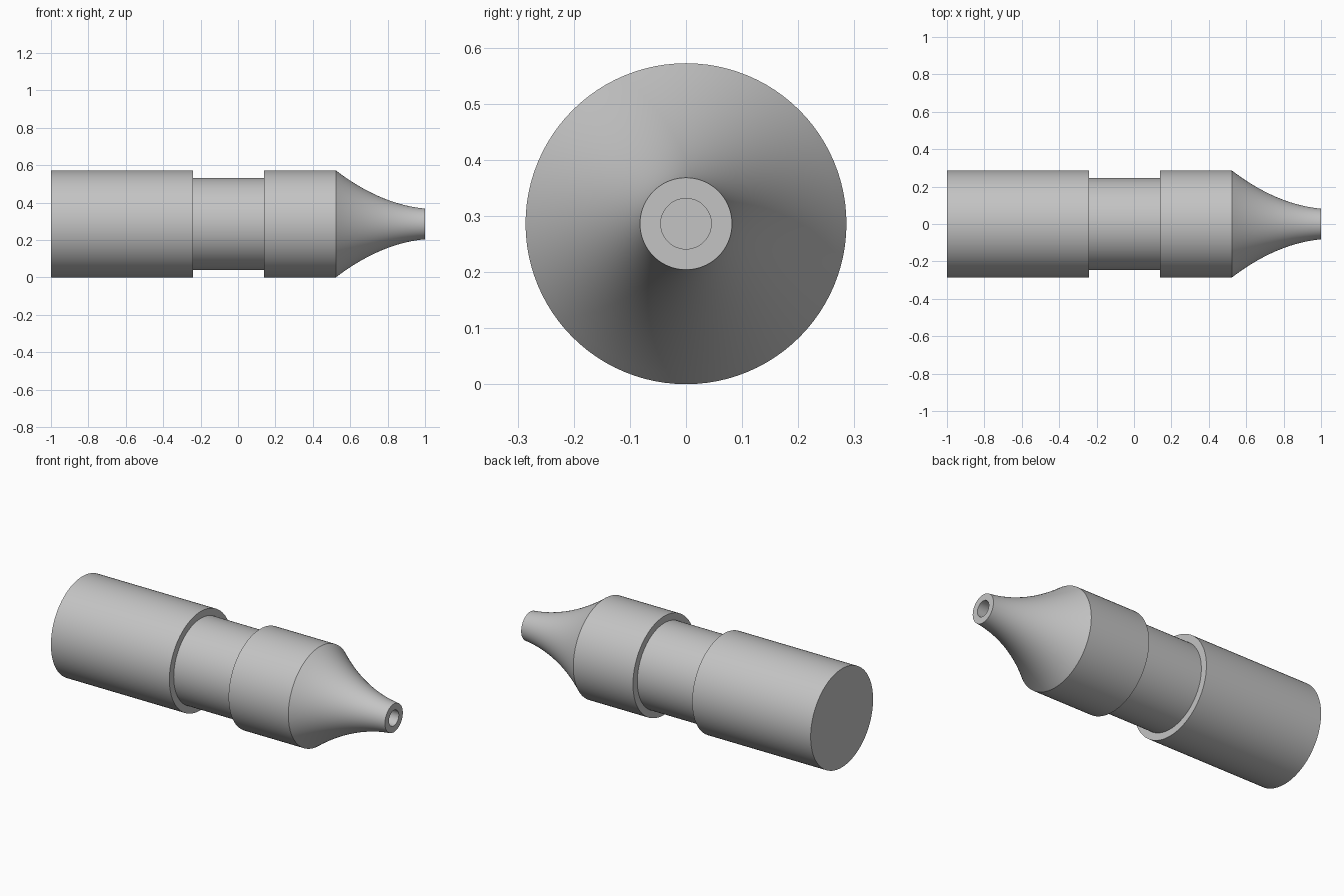
import bpy
import bmesh
from math import cos, sin, pi, radians

if "Cube" in bpy.data.objects:
    bpy.data.objects.remove(bpy.data.objects["Cube"], do_unlink=True)

SEGMENTS = 96
BODY_R = 0.286
GRIP_R = 0.246
TIP_R = 0.082
BORE_R = 0.045
GROOVE_START, GROOVE_END = -0.24, 0.14
SHOULDER = 0.523

grey = bpy.data.materials.new("plain grey")
grey.use_nodes = True
colour = (0.55, 0.55, 0.55, 1)
grey.diffuse_color = colour
grey.node_tree.nodes["Principled BSDF"].inputs["Base Color"].default_value = colour


def lathe(name, profile):
    """Revolve (x, radius) points about the long axis, lying on the ground."""
    bm = bmesh.new()
    rings = []
    for x, r in profile:
        angles = [2 * pi * k / SEGMENTS for k in range(SEGMENTS)]
        rings.append([bm.verts.new((x, r * cos(a), BODY_R + r * sin(a))) for a in angles])
    for lower, upper in zip(rings, rings[1:]):
        for k in range(SEGMENTS):
            n = (k + 1) % SEGMENTS
            bm.faces.new((lower[k], lower[n], upper[n], upper[k]))
    # Close the caps where the profile meets the axis
    bmesh.ops.remove_doubles(bm, verts=bm.verts, dist=1e-5)
    mesh = bpy.data.meshes.new(name)
    bm.to_mesh(mesh)
    bm.free()
    mesh.materials.append(grey)
    obj = bpy.data.objects.new(name, mesh)
    bpy.context.collection.objects.link(obj)
    bpy.ops.object.select_all(action="DESELECT")
    obj.select_set(True)
    bpy.context.view_layer.objects.active = obj
    bpy.ops.object.shade_smooth_by_angle(angle=radians(25))
    return obj


def concave_flare(start, end, sag, steps=20):
    """Inward-bowed curve between two profile points."""
    points = []
    for i in range(steps + 1):
        t = i / steps
        x = start[0] + (end[0] - start[0]) * t
        r = start[1] + (end[1] - start[1]) * t
        points.append((x, r - 4 * sag * t * (1 - t)))
    return points


# Rear barrel with its end cap and the step down to the grip
lathe("rear_barrel", [(-1, 0), (-1, BODY_R), (GROOVE_START, BODY_R), (GROOVE_START, GRIP_R)])

# Narrow grip section
lathe("grip", [(GROOVE_START, GRIP_R), (GROOVE_END, GRIP_R)])

# Front collar
lathe("front_collar", [(GROOVE_END, GRIP_R), (GROOVE_END, BODY_R), (SHOULDER, BODY_R)])

# Flared nozzle, flat tip and blind bore
flare = concave_flare((SHOULDER, BODY_R), (1, TIP_R), 0.04)
lathe("nozzle", flare + [(1, BORE_R), (SHOULDER, BORE_R), (SHOULDER, 0)])
